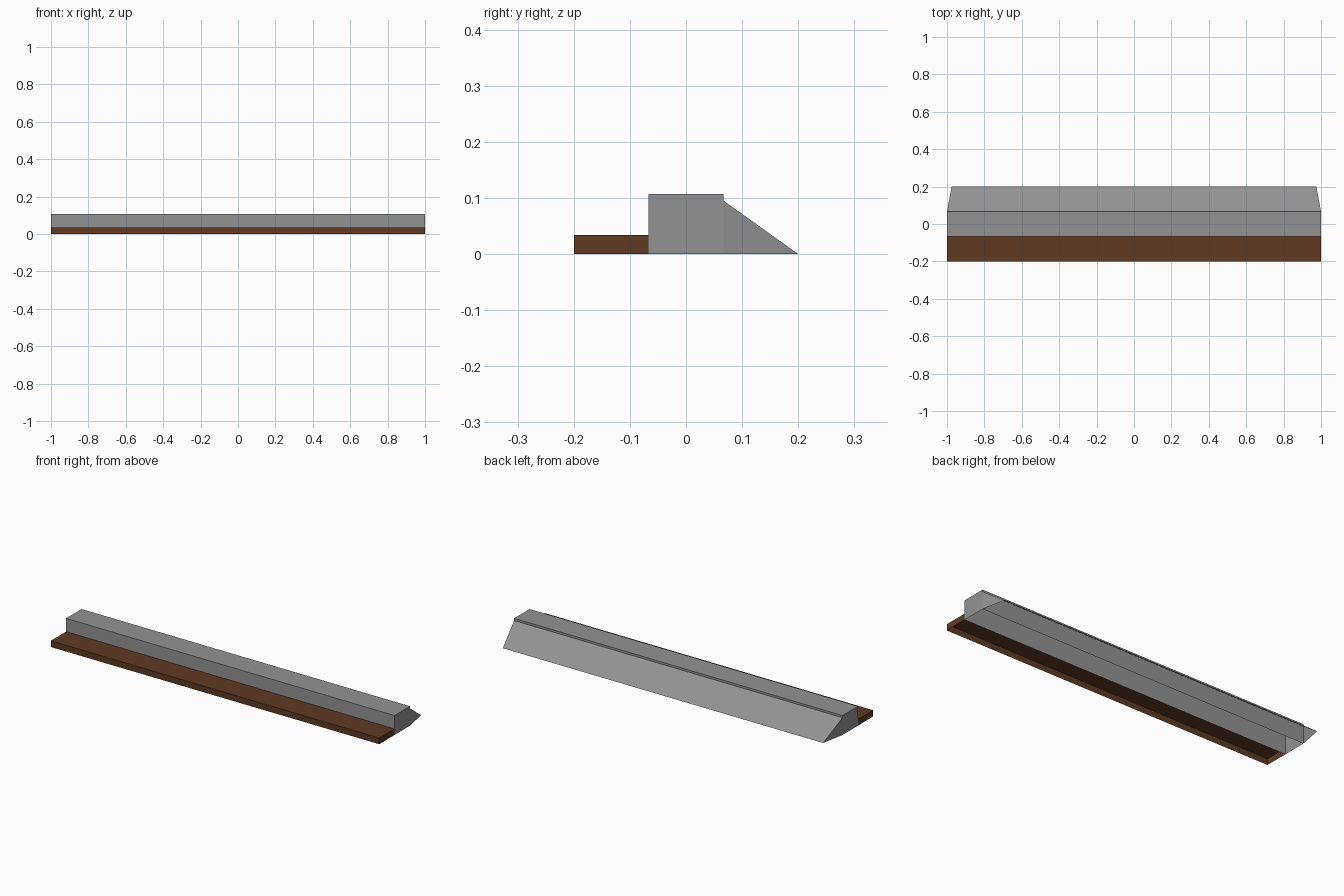
import bpy, bmesh

if "Cube" in bpy.data.objects:
    bpy.data.objects.remove(bpy.data.objects["Cube"])


def material(name, rgb):
    m = bpy.data.materials.new(name)
    m.diffuse_color = (*rgb, 1)
    m.use_nodes = True
    m.node_tree.nodes["Principled BSDF"].inputs["Base Color"].default_value = m.diffuse_color
    return m


wood = material("brown wood", (0.115, 0.042, 0.015))
stone = material("grey stone", (0.29, 0.29, 0.29))


def shell(name, y0, y1, h0, h1, x0, x1, mat, back=True):
    """Open-bottomed prism; h0/h1 and x0/x1 are height and half length at y0/y1."""
    bm = bmesh.new()
    v = bm.verts.new
    f0, f1 = v((-x0, y0, 0)), v((x0, y0, 0))
    t0, t1 = v((-x0, y0, h0)), v((x0, y0, h0))
    b0, b1 = v((-x1, y1, 0)), v((x1, y1, 0))
    if h1 > 0:
        u0, u1 = v((-x1, y1, h1)), v((x1, y1, h1))
        bm.faces.new((f0, f1, t1, t0))
        bm.faces.new((t0, t1, u1, u0))
        bm.faces.new((f1, b1, u1, t1))
        bm.faces.new((b0, f0, t0, u0))
        if back:
            bm.faces.new((b1, b0, u0, u1))
    else:
        bm.faces.new((t0, t1, b1, b0))
        bm.faces.new((f1, b1, t1))
        bm.faces.new((b0, f0, t0))
    me = bpy.data.meshes.new(name)
    bm.to_mesh(me)
    bm.free()
    me.materials.append(mat)
    ob = bpy.data.objects.new(name, me)
    bpy.context.collection.objects.link(ob)


# Low step along the front, its back closed by the wall
shell("front_step", -0.2, -0.067, 0.034, 0.034, 1, 1, wood, back=False)
# Tall middle wall
shell("wall", -0.067, 0.067, 0.107, 0.107, 1, 1, stone)
# Sloped bank behind the wall, with ends drawn in slightly
shell("rear_slope", 0.067, 0.2, 0.095, 0, 1, 0.975, stone)
